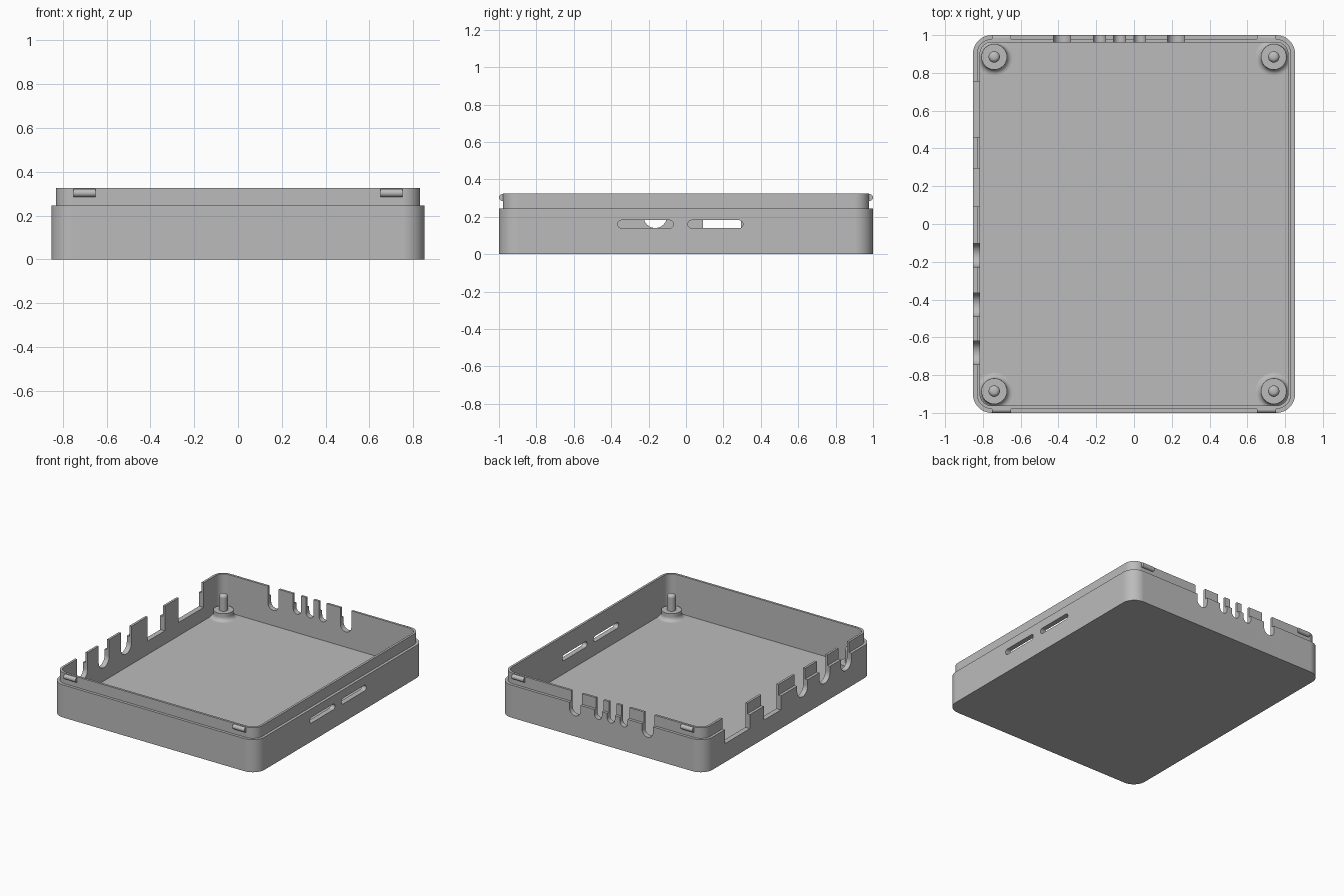
import bpy, bmesh, math
from mathutils import Matrix, Vector

cube = bpy.data.objects.get("Cube")
if cube:
    bpy.data.objects.remove(cube, do_unlink=True)

grey = bpy.data.materials.new("plain grey")
grey.use_nodes = True
grey.diffuse_color = (0.5, 0.5, 0.5, 1)
grey.node_tree.nodes["Principled BSDF"].inputs["Base Color"].default_value = (0.5, 0.5, 0.5, 1)

HX, HY = 0.853, 1.0      # outer half sizes
FLOOR, STEP, TOP = 0.04, 0.245, 0.325
LIP, WALL = 0.021, 0.038  # insets of the lip and the cavity


def add_object(name, bm):
    bmesh.ops.recalc_face_normals(bm, faces=bm.faces)
    mesh = bpy.data.meshes.new(name)
    bm.to_mesh(mesh)
    bm.free()
    mesh.materials.append(grey)
    obj = bpy.data.objects.new(name, mesh)
    bpy.context.collection.objects.link(obj)
    return obj


def smooth(obj):
    bpy.ops.object.select_all(action='DESELECT')
    obj.select_set(True)
    bpy.context.view_layer.objects.active = obj
    bpy.ops.object.shade_smooth_by_angle(angle=math.radians(30))
    mod = obj.modifiers.new("even shading", 'WEIGHTED_NORMAL')
    mod.keep_sharp = True


def arc(cx, cy, r, start, end, steps):
    return [(cx + r * math.cos(a), cy + r * math.sin(a))
            for a in (math.radians(start + (end - start) * i / steps) for i in range(steps + 1))]


def rounded_rect(inset, z):
    r = 0.1 - inset
    x, y = HX - inset - r, HY - inset - r
    pts = []
    for i, (sx, sy) in enumerate([(1, 1), (-1, 1), (-1, -1), (1, -1)]):
        pts += arc(sx * x, sy * y, r, i * 90, i * 90 + 90, 12)
    return [Vector((px, py, z)) for px, py in pts]


def add_prism(bm, profile, place):
    """Extrude a 2D profile; place(u, v, side) maps it to the wall."""
    ends = [[bm.verts.new(place(u, v, s)) for u, v in profile] for s in (0, 1)]
    for ring in ends:
        bm.faces.new(ring)
    n = len(profile)
    for i in range(n):
        j = (i + 1) % n
        bm.faces.new((ends[0][i], ends[0][j], ends[1][j], ends[1][i]))


def round_notch(a, b, bottom):
    r = (b - a) / 2
    return [(b, 0.5), (a, 0.5)] + arc((a + b) / 2, bottom + r, r, 180, 360, 16)


def square_notch(a, b, bottom):
    return [(a, bottom), (b, bottom), (b, 0.5), (a, 0.5)]


def slot(a, b, low, high):
    r, z = (high - low) / 2, (low + high) / 2
    return arc(b - r, z, r, -90, 90, 12) + arc(a + r, z, r, 90, 270, 12)


# Tray with a stepped rim
bm = bmesh.new()
rings = [[bm.verts.new(p) for p in rounded_rect(inset, z)] for inset, z in
         [(0, 0), (0, STEP), (LIP, STEP), (LIP, TOP), (WALL, TOP), (WALL, FLOOR)]]
for low, high in zip(rings, rings[1:]):
    for i in range(len(low)):
        j = (i + 1) % len(low)
        bm.faces.new((low[i], low[j], high[j], high[i]))
bm.faces.new(rings[0])
bm.faces.new(rings[-1])
tray = add_object("tray", bm)

# Openings in the back, left and right walls
bm = bmesh.new()
for a, b, bottom in [(-0.425, -0.335, 0.155), (-0.215, -0.15, 0.18), (-0.108, -0.045, 0.18),
                     (0, 0.062, 0.18), (0.178, 0.268, 0.155)]:
    add_prism(bm, round_notch(a, b, bottom), lambda u, v, s: (u, 0.93 + 0.15 * s, v))
side = [square_notch(0.46, 0.755, 0.14), square_notch(0.092, 0.295, 0.14)]
side += [round_notch(y, y + 0.125, 0.14) for y in (-0.227, -0.49, -0.745)]
for profile in side:
    add_prism(bm, profile, lambda u, v, s: (-0.93 + 0.15 * s, u, v))
for a, b in [(-0.365, -0.067), (0.01, 0.305)]:
    add_prism(bm, slot(a, b, 0.139, 0.182), lambda u, v, s: (0.78 + 0.15 * s, u, v))
cutter = add_object("opening_cutter", bm)
cutter.hide_render = True

cut = tray.modifiers.new("openings", 'BOOLEAN')
cut.operation, cut.solver, cut.object = 'DIFFERENCE', 'EXACT', cutter
bpy.context.view_layer.update()
result = bpy.data.meshes.new_from_object(tray.evaluated_get(bpy.context.evaluated_depsgraph_get()))
tray.modifiers.clear()
tray.data = result
bpy.data.objects.remove(cutter, do_unlink=True)
smooth(tray)

# Standoff posts: flared foot, flat shoulder, round-tipped pin
foot = [(0.068 + 0.03 * (1 - math.sin(a)), FLOOR + 0.03 * (1 - math.cos(a)))
        for a in (math.radians(15 * i) for i in range(7))]
pin = [(0.068, 0.095), (0.03, 0.095)] + arc(0.008, 0.193, 0.022, 0, 90, 6)
profile = [(0.098, FLOOR - 0.01)] + foot + pin[:2] + [(0.03, 0.193)] + pin[3:] + [(0, 0.215)]
for sx, side_name in [(-1, "right"), (1, "left")]:
    for sy, end_name in [(-1, "front"), (1, "back")]:
        bm = bmesh.new()
        verts = [bm.verts.new((r, 0, z)) for r, z in profile]
        edges = [bm.edges.new(pair) for pair in zip(verts, verts[1:])]
        bmesh.ops.spin(bm, geom=verts + edges, cent=(0, 0, 0), axis=(0, 0, 1),
                       angle=math.tau, steps=32)
        bmesh.ops.remove_doubles(bm, verts=bm.verts, dist=0.0005)
        post = add_object(f"{end_name}_{side_name}_post", bm)
        post.location = (sx * 0.74, sy * 0.885, 0)
        smooth(post)

        # Snap bead on the outside of the lip
        bm = bmesh.new()
        bmesh.ops.create_cone(bm, cap_ends=True, segments=24, radius1=0.018, radius2=0.018,
                              depth=0.1, matrix=Matrix.Rotation(math.pi / 2, 4, 'Y'))
        bead = add_object(f"{end_name}_{side_name}_snap", bm)
        bead.location = (sx * 0.702, sy * 0.982, 0.303)
        smooth(bead)
